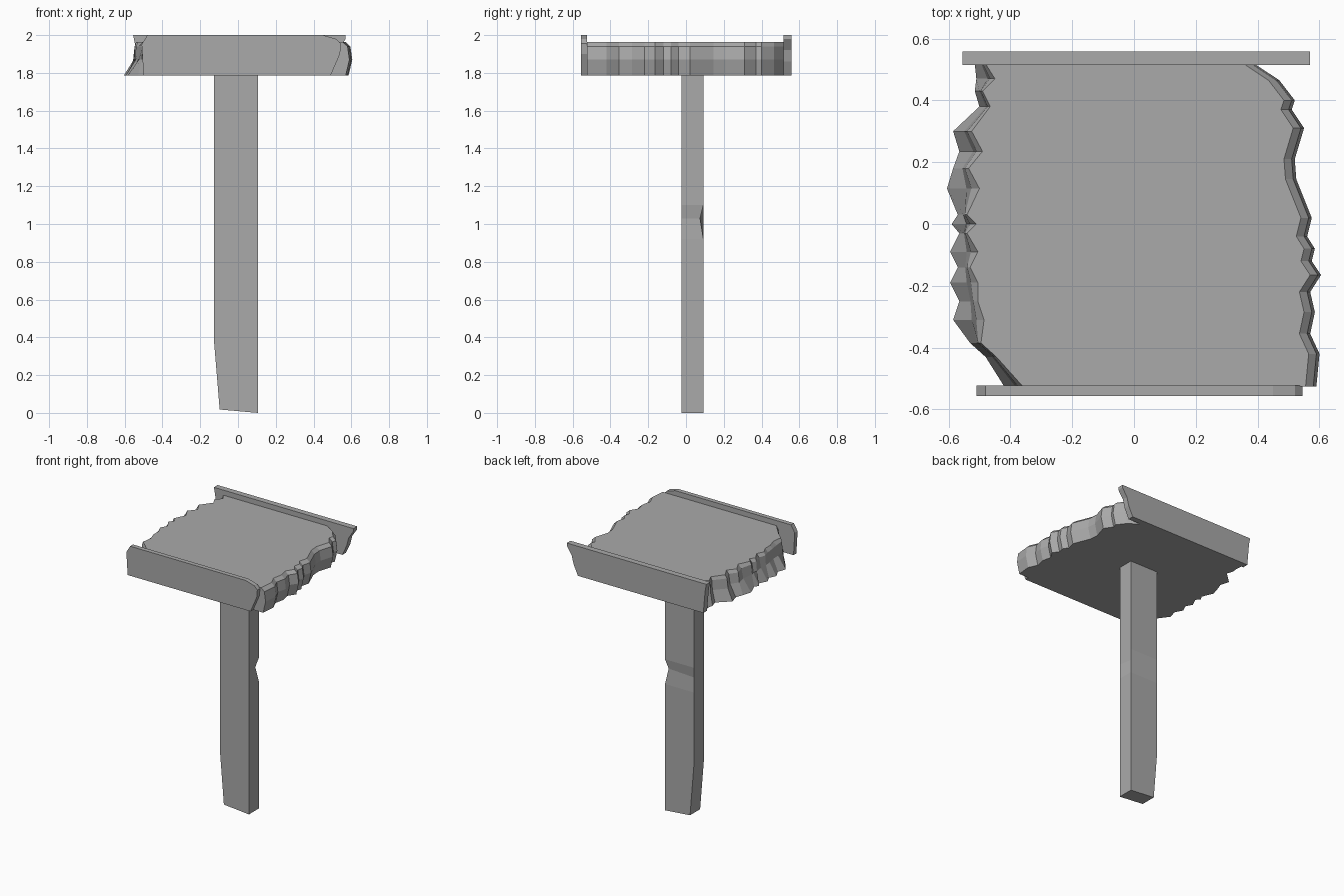
import bpy

cube = bpy.data.objects.get("Cube")
if cube:
    bpy.data.objects.remove(cube, do_unlink=True)

stone = bpy.data.materials.new("stone grey")
stone.use_nodes = True
GREY = (0.4, 0.4, 0.4, 1)
stone.diffuse_color = GREY
stone.node_tree.nodes["Principled BSDF"].inputs["Base Color"].default_value = GREY


def loft(name, rings):
    """Skin a stack of equal-length closed rings and cap both ends."""
    n = len(rings[0])
    verts = [p for ring in rings for p in ring]
    faces = [list(range(n))[::-1], list(range(len(verts) - n, len(verts)))]
    for r in range(len(rings) - 1):
        for i in range(n):
            a, b = r * n + i, r * n + (i + 1) % n
            faces.append([a, b, b + n, a + n])
    mesh = bpy.data.meshes.new(name)
    mesh.from_pydata(verts, [], faces)
    mesh.materials.append(stone)
    obj = bpy.data.objects.new(name, mesh)
    bpy.context.collection.objects.link(obj)
    return obj


BASE, DECK, TOP = 1.785, 1.963, 2.0

# Broken edges of the deck: (x, y), right listed front to back, left back to front
right_edge = [(.59, -.525), (.60, -.42), (.57, -.355), (.585, -.285), (.57, -.22),
              (.605, -.165), (.575, -.12), (.585, -.08), (.56, -.04), (.575, .02),
              (.525, .145), (.52, .21), (.55, .31), (.51, .37), (.52, .40),
              (.47, .465), (.39, .518)]
# Left edge: (upper x, lower x, y)
left_edge = [(-.48, -.515, .518), (-.45, -.51, .47), (-.49, -.515, .43), (-.465, -.50, .38),
             (-.525, -.585, .30), (-.49, -.565, .235), (-.535, -.585, .18), (-.50, -.605, .115),
             (-.54, -.57, .03), (-.51, -.59, 0), (-.54, -.565, -.03), (-.505, -.595, -.09),
             (-.53, -.57, -.14), (-.505, -.595, -.19), (-.505, -.565, -.25), (-.485, -.585, -.31),
             (-.495, -.53, -.385), (-.445, -.48, -.43), (-.36, -.42, -.525)]


def deck_ring(z, inset, flare):
    right = [(x - inset, y, z) for x, y in right_edge]
    left = [(u + (l - u) * flare, y, z) for u, l, y in left_edge]
    return right + left


loft("deck", [deck_ring(BASE, .02, 1), deck_ring(1.87, 0, .4),
              deck_ring(1.94, .01, .25), deck_ring(DECK, .035, 0)])


# Parapets: end profiles (x, z) extruded between two y positions
def parapet(name, profile, y_front, y_back):
    loft(name, [[(x, y, z) for x, z in profile] for y in (y_back, y_front)])


parapet("front_parapet", [(-.50, BASE), (.49, BASE), (.54, 1.9), (.545, 1.955),
                          (.52, 1.98), (.45, TOP), (-.48, TOP), (-.51, 1.95)], -.556, -.523)
parapet("back_parapet", [(-.53, BASE), (.48, BASE), (.515, 1.86), (.53, 1.92),
                         (.57, 1.98), (.57, TOP), (-.555, TOP), (-.545, 1.95)], .515, .558)


# Pillar: tapered toward the foot, with a chipped back corner
def pillar_ring(z, left=-.127, chip=0, tilt=0):
    return [(left, -.024, z + tilt), (.105, -.024, z),
            (.105 - chip, .092 - chip, z), (left, .092, z + tilt)]


loft("pillar", [pillar_ring(0, -.097, 0, .018), pillar_ring(.38), pillar_ring(.92),
                pillar_ring(1.03, chip=.018), pillar_ring(1.1), pillar_ring(BASE + .02)])
